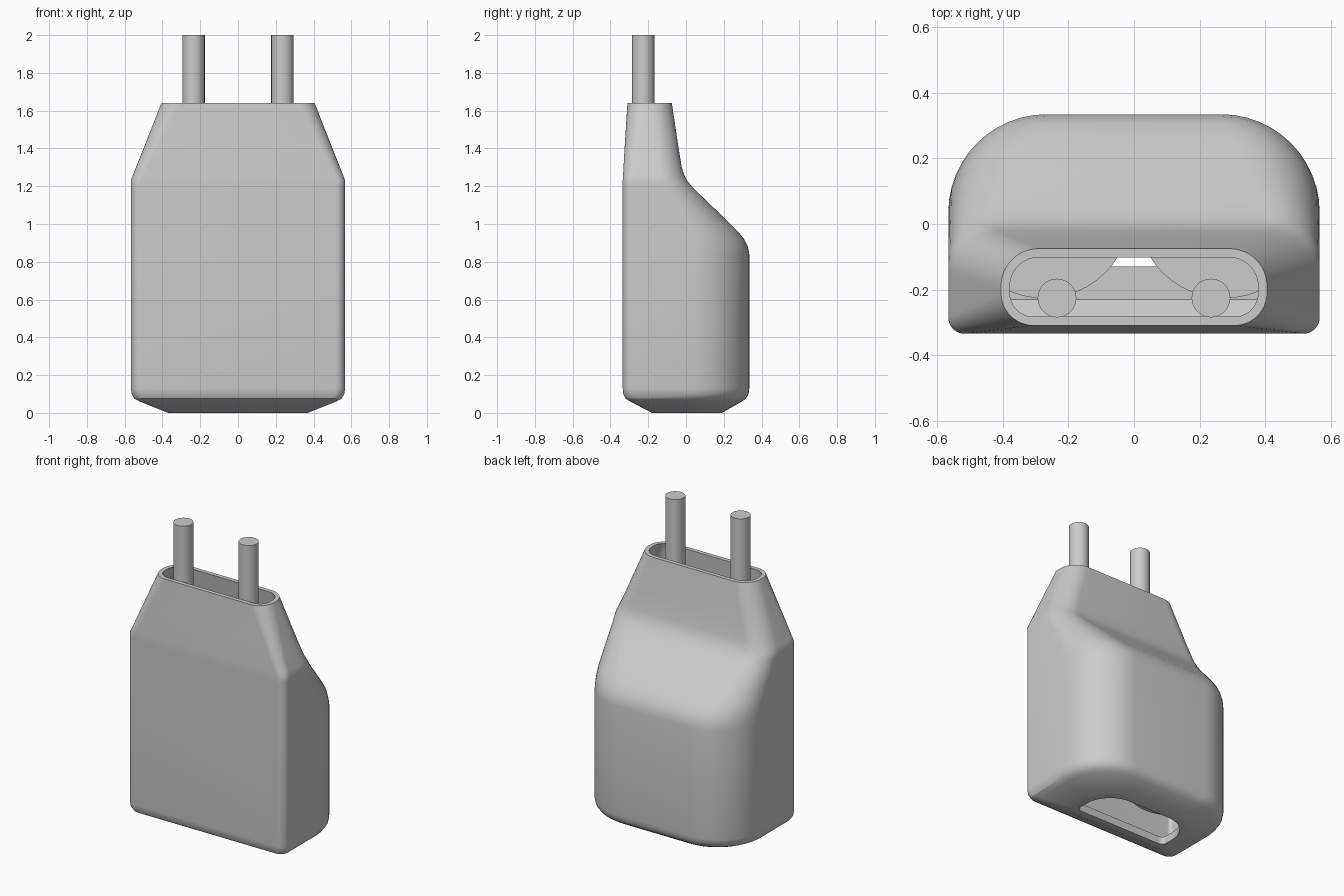
import bpy
import bmesh
from math import cos, sin, pi

default_cube = bpy.data.objects.get("Cube")
if default_cube:
    bpy.data.objects.remove(default_cube, do_unlink=True)

# Single plastic colour
grey = bpy.data.materials.new("plain grey")
grey.use_nodes = True
grey.diffuse_color = (0.6, 0.6, 0.6, 1)
grey.node_tree.nodes["Principled BSDF"].inputs["Base Color"].default_value = grey.diffuse_color

CORNER_STEPS = 12


def section(z, half_width, front, back, front_radius, back_radius):
    """Horizontal rounded outline, with separate front and back corner radii."""
    corners = [
        (half_width, back, back_radius, 1, 1, 0),
        (-half_width, back, back_radius, -1, 1, 1),
        (-half_width, front, front_radius, -1, -1, 2),
        (half_width, front, front_radius, 1, -1, 3),
    ]
    points = []
    for x, y, radius, side_x, side_y, quarter in corners:
        for step in range(CORNER_STEPS + 1):
            angle = (quarter + step / CORNER_STEPS) * pi / 2
            points.append((x - side_x * radius + radius * cos(angle),
                           y - side_y * radius + radius * sin(angle), z))
    return points


def inset(row, wall):
    """Shrink an outline row by the wall thickness."""
    z, half_width, front, back, front_radius, back_radius = row
    return (z, half_width - wall, front + wall, back - wall,
            max(front_radius - wall, 0.02), max(back_radius - wall, 0.02))


def finish(obj):
    obj.data.materials.append(grey)
    bpy.ops.object.select_all(action="DESELECT")
    obj.select_set(True)
    bpy.context.view_layer.objects.active = obj
    bpy.ops.object.shade_smooth_by_angle(angle=pi / 6)


def closed_loft(name, rows):
    """Join outlines into a hollow shell, the last one back to the first."""
    bm = bmesh.new()
    rings = [[bm.verts.new(p) for p in section(*row)] for row in rows]
    for index, ring in enumerate(rings):
        following = rings[(index + 1) % len(rings)]
        for i in range(len(ring)):
            j = (i + 1) % len(ring)
            bm.faces.new((ring[i], ring[j], following[j], following[i]))
    bmesh.ops.recalc_face_normals(bm, faces=bm.faces)
    mesh = bpy.data.meshes.new(name)
    bm.to_mesh(mesh)
    bm.free()
    obj = bpy.data.objects.new(name, mesh)
    bpy.context.collection.objects.link(obj)
    finish(obj)
    return obj


def cylinder(name, x, y, radius, bottom, top):
    bpy.ops.mesh.primitive_cylinder_add(
        vertices=48, radius=radius, depth=top - bottom,
        location=(x, y, (bottom + top) / 2))
    obj = bpy.context.object
    obj.name = name
    finish(obj)


# Housing outline rows: height, half width, front, back, front and back radius
base = [
    (0, .37, -.18, .19, .05, .2),
    (.06, .52, -.295, .295, .05, .28),
    (.075, .548, -.32, .317, .05, .3),
    (.1, .563, -.332, .331, .05, .3),
    (.13, .567, -.335, .335, .05, .3),
]
# Shoulder profile on the back: height, back position, back radius
shoulder = [(.84, .335, .3), (.88, .328, .3), (.92, .308, .29), (.96, .275, .27),
            (1, .235, .25), (1.08, .153, .21), (1.16, .07, .17), (1.2, .03, .15),
            (1.23, .006, .14)]
shoulder_rows = [(z, .567, -.335, back, .05, radius) for z, back, radius in shoulder]
# Tapered neck up to the open rim
neck = [
    (1.26, .556, -.333, -.01, .055, .135),
    (1.3, .54, -.331, -.022, .06, .13),
    (1.4, .5, -.325, -.039, .07, .125),
    (1.64, .406, -.31, -.075, .1, .115),
]
outer = base + shoulder_rows + neck

# Inner wall, floor and the hole through the base
inner = [inset(row, .027) for row in reversed(outer[4:])]
floor = [
    (.05, .42, -.23, .24, .05, .2),
    (.05, .33, -.13, .14, .03, .18),
    (0, .33, -.13, .14, .03, .18),
]
closed_loft("housing", outer + inner + floor)

# Contact pins and the round blocks under them
for side, sign in (("left", 1), ("right", -1)):
    cylinder(side + "_pin", sign * .235, -.226, .059, .65, 2)
    cylinder(side + "_inner_block", sign * .275, .038, .265, .26, .7)
